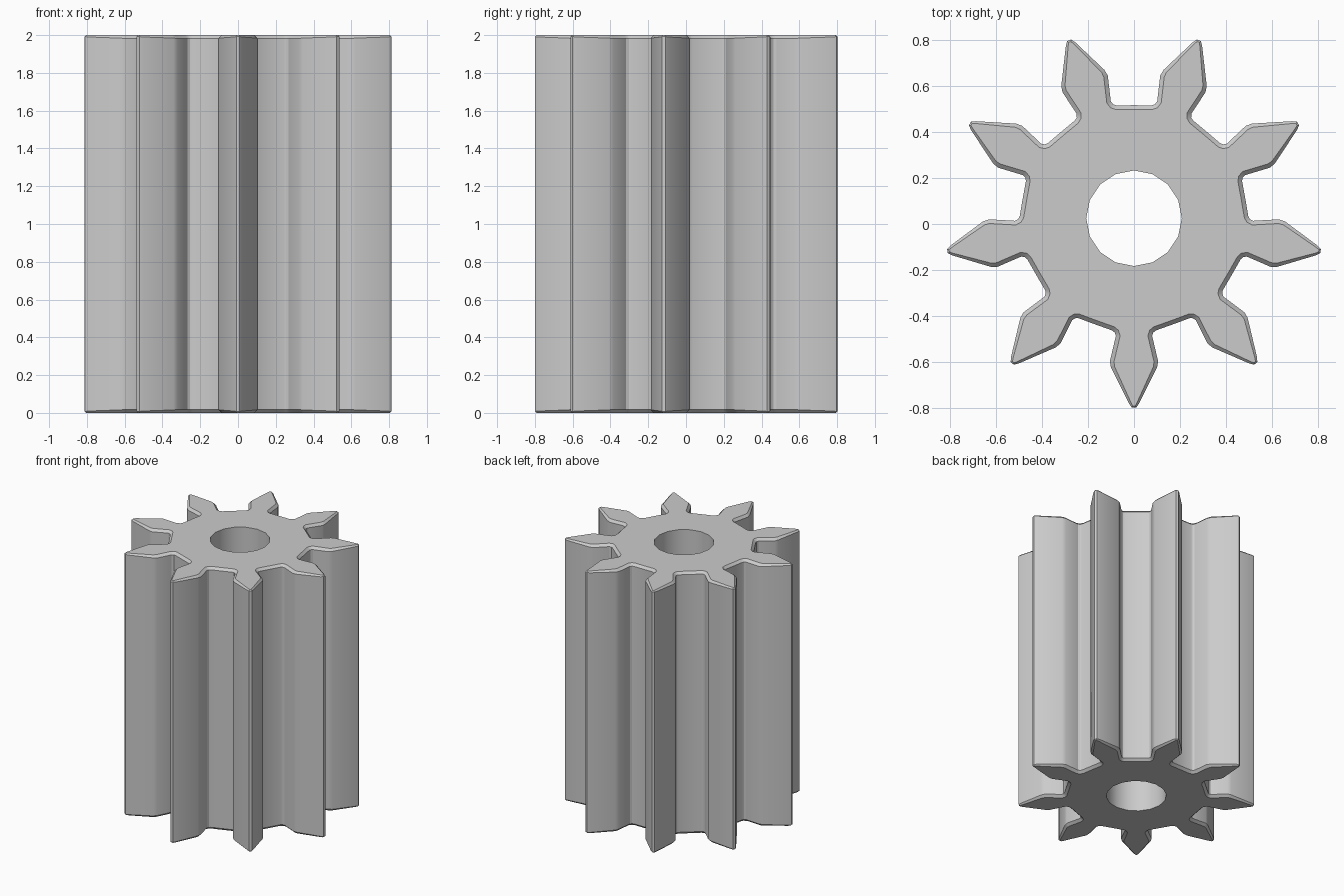
import bpy
import bmesh
from math import radians
from mathutils import Matrix, Vector

cube = bpy.data.objects.get("Cube")
if cube:
    bpy.data.objects.remove(cube)

TEETH = 9
HEIGHT = 2.0
CENTRE = Vector((0, 0.025))

# Half tooth from valley to tip: distance out, half width, chamfer size
HALF_TOOTH = [
    (0.488, 0.095, 0.018), (0.497, 0.084, 0.018), (0.512, 0.079, 0.018),
    (0.622, 0.105, 0.018), (0.650, 0.100, 0.016),
    (0.806, 0.022, 0.010), (0.824, 0.009, 0.008),
]
VALLEY = (0.462, -0.168, 0.018)

steel = bpy.data.materials.new("plain_grey")
steel.use_nodes = True
grey = (0.6, 0.6, 0.6, 1)
steel.diffuse_color = grey
steel.node_tree.nodes["Principled BSDF"].inputs["Base Color"].default_value = grey

# Full outline, counter-clockwise, one tooth pointing to the front
tooth = [VALLEY] + [(r, -w, c) for r, w, c in HALF_TOOTH] + HALF_TOOTH[::-1]
outline, chamfers = [], []
for i in range(TEETH):
    turn = Matrix.Rotation(radians(-90 + i * 360 / TEETH), 2)
    for r, w, c in tooth:
        outline.append(turn @ Vector((r, w)) + CENTRE)
        chamfers.append(c)


def inset_point(i):
    """Move an outline point inward so that both its sides shift evenly."""
    p = outline[i]
    a = (p - outline[i - 1]).normalized()
    b = (outline[(i + 1) % len(outline)] - p).normalized()
    na, nb = Vector((-a.y, a.x)), Vector((-b.y, b.x))
    return p + (na + nb) * chamfers[i] / (1 + na.dot(nb))


inner = [inset_point(i) for i in range(len(outline))]

# Toothed body with chamfered rims
bm = bmesh.new()
rings = [
    [bm.verts.new((p.x, p.y, 0)) for p in inner],
    [bm.verts.new((p.x, p.y, c)) for p, c in zip(outline, chamfers)],
    [bm.verts.new((p.x, p.y, HEIGHT - c)) for p, c in zip(outline, chamfers)],
    [bm.verts.new((p.x, p.y, HEIGHT)) for p in inner],
]
for low, high in zip(rings, rings[1:]):
    for i in range(len(low)):
        bm.faces.new((low[i - 1], low[i], high[i], high[i - 1]))
bm.faces.new(rings[0][::-1])
bm.faces.new(rings[-1])
bmesh.ops.recalc_face_normals(bm, faces=bm.faces)
mesh = bpy.data.meshes.new("pinion_gear")
bm.to_mesh(mesh)
bm.free()
gear = bpy.data.objects.new("pinion_gear", mesh)
bpy.context.collection.objects.link(gear)
mesh.materials.append(steel)

# Shaft hole
bpy.ops.mesh.primitive_cylinder_add(vertices=16, radius=0.208, depth=HEIGHT + 1,
                                    location=(0, CENTRE.y, HEIGHT / 2))
cutter = bpy.context.object
cutter.name = "shaft_hole_cutter"
cutter.hide_render = True
cutter.data.materials.append(steel)
cut = gear.modifiers.new("shaft_hole", "BOOLEAN")
cut.operation = "DIFFERENCE"
cut.solver = "EXACT"
cut.object = cutter

bpy.ops.object.select_all(action="DESELECT")
gear.select_set(True)
bpy.context.view_layer.objects.active = gear
bpy.ops.object.modifier_apply(modifier=cut.name)
bpy.data.objects.remove(cutter)
bpy.ops.object.shade_smooth_by_angle(angle=radians(30))
